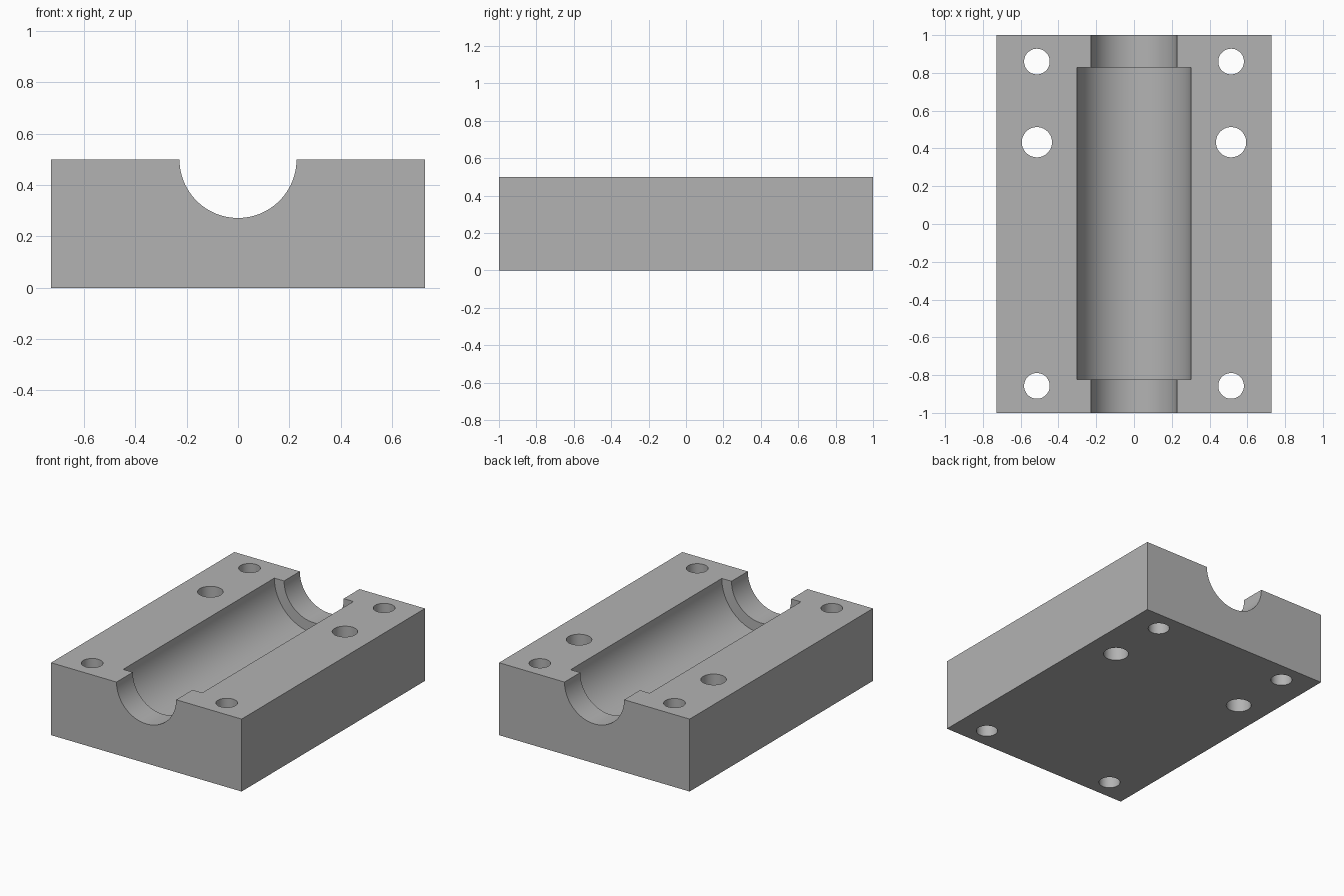
import bpy
import math

default = bpy.data.objects.get("Cube")
if default:
    bpy.data.objects.remove(default, do_unlink=True)

WIDTH, LENGTH, HEIGHT = 1.456, 2.0, 0.5

grey = bpy.data.materials.new("plain grey")
grey.use_nodes = True
grey.diffuse_color = (0.45, 0.45, 0.45, 1)
grey.node_tree.nodes["Principled BSDF"].inputs["Base Color"].default_value = (0.45, 0.45, 0.45, 1)

# Solid block
bpy.ops.mesh.primitive_cube_add(size=1, location=(0, 0, HEIGHT / 2))
block = bpy.context.object
block.name = "bearing_block"
block.scale = (WIDTH, LENGTH, HEIGHT)
bpy.ops.object.transform_apply(location=True, rotation=False, scale=True)
block.data.materials.append(grey)


def bore(radius, depth, location, tilt=0, sides=64):
    """Cut a round hole through the block."""
    bpy.ops.mesh.primitive_cylinder_add(vertices=sides, radius=radius, depth=depth,
                                        location=location, rotation=(tilt, 0, 0))
    cutter = bpy.context.object
    cutter.name = "bore_cutter"
    cutter.hide_render = True
    cutter.data.materials.append(grey)
    bpy.context.view_layer.objects.active = block
    cut = block.modifiers.new("bore", "BOOLEAN")
    cut.operation = "DIFFERENCE"
    cut.solver = "EXACT"
    cut.object = cutter
    bpy.ops.object.modifier_apply(modifier=cut.name)
    bpy.data.objects.remove(cutter, do_unlink=True)


# Half-round channel: narrow end openings, wider pocket between them
bore(0.228, LENGTH + 0.2, (0, 0, HEIGHT), math.pi / 2, 96)
bore(0.302, 1.65, (0, 0.003, HEIGHT), math.pi / 2, 96)

# Bolt holes, mirrored left and right
for side in (-1, 1):
    for y, radius in ((0.86, 0.068), (0.433, 0.08), (-0.857, 0.068)):
        bore(radius, 1.2, (side * 0.514, y, HEIGHT / 2))

# Smooth bores, crisp edges
bpy.ops.object.select_all(action="DESELECT")
block.select_set(True)
bpy.context.view_layer.objects.active = block
bpy.ops.object.shade_smooth_by_angle(angle=math.radians(30))
